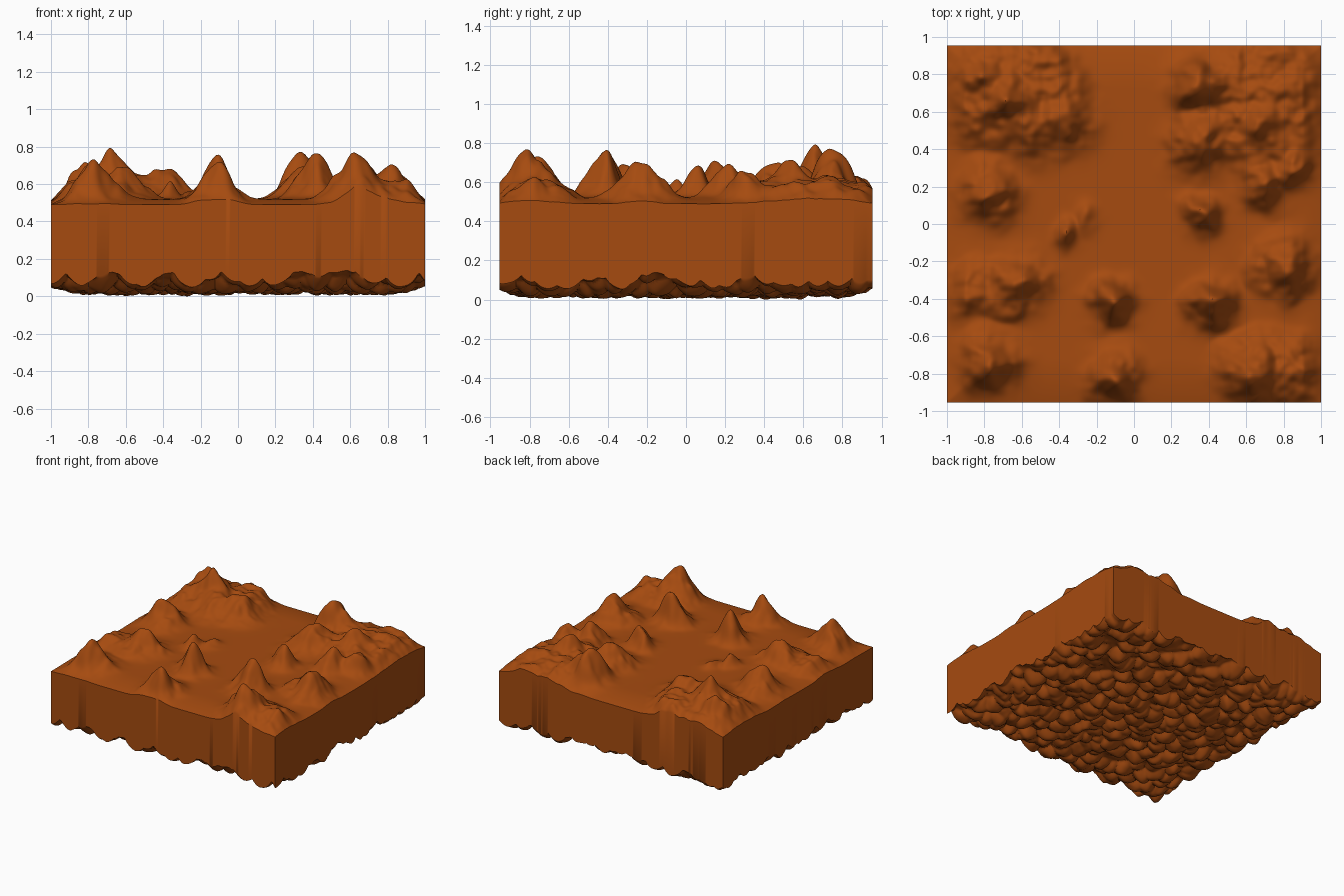
import bpy, bmesh, math
from mathutils import Vector, noise

if "Cube" in bpy.data.objects:
    bpy.data.objects.remove(bpy.data.objects["Cube"])

HX, HY = 1.0, 0.955
NX, NY = 210, 200

# mountain peaks: x, y, height above the plain, radius
PEAKS = [
    (-0.68, 0.67, .25, .12), (-0.83, 0.77, .17, .11), (-0.38, 0.55, .15, .13),
    (0.35, 0.75, .25, .12), (0.35, 0.45, .17, .13), (0.66, 0.52, .17, .11),
    (0.70, 0.23, .17, .10), (0.37, 0.05, .19, .08), (-0.78, 0.16, .17, .12),
    (0.41, -0.42, .23, .10), (0.80, -0.22, .18, .12), (0.64, -0.80, .23, .13),
    (-0.11, -0.41, .23, .09), (-0.11, -0.82, .21, .10), (-0.78, -0.74, .21, .12),
    (-0.61, -0.31, .17, .12), (-0.36, -0.05, .08, .06), (-0.26, 0.05, .04, .06),
    (-0.92, -0.38, .08, .12), (0.88, -0.78, .10, .13), (0.86, 0.30, .13, .09),
    (-0.46, 0.85, .10, .12), (-0.55, 0.50, .12, .12),
]
# broad rough foothills: x, y, height, half-width x, half-width y
FOOTHILLS = [
    (-0.66, 0.70, .09, .42, .30), (0.68, 0.66, .09, .42, .36),
    (0.74, -0.78, .06, .32, .22), (-0.78, -0.35, .05, .25, .16),
    (0.82, -0.24, .06, .22, .16),
]


def top_height(x, y):
    p = Vector((x, y, 0))
    warp = noise.noise_vector(p * 5.5) * 0.045 + noise.noise_vector(p * 13) * 0.012
    wx, wy = x + warp.x, y + warp.y
    total = 0.0
    for px, py, h, r in PEAKS:
        d = ((wx - px) ** 2 + (wy - py) ** 2) / (r * r)
        if d < 9:
            total += (h * math.exp(-d)) ** 2.2
    for px, py, h, rx, ry in FOOTHILLS:
        d = ((wx - px) / rx) ** 2 + ((wy - py) / ry) ** 2
        total += (h * math.exp(-d ** 3)) ** 2.2
    hill = total ** (1 / 2.2)
    rough = min(1.0, hill / 0.09)
    bumps = noise.noise(p * 9 + Vector((3, 7, 1))) * 0.035
    bumps += noise.noise(p * 19 + Vector((8, 2, 5))) * 0.017
    rim = max(abs(x), abs(y) / HY)
    plain = 0.52 - 0.03 * max(0.0, (rim - 0.75) / 0.25) ** 2
    # mountains shrink toward the left and right walls
    fade = min(1.0, 0.35 + (HX - abs(x)) / 0.15)
    return plain + (hill + bumps * rough) * fade


def bottom_height(x, y):
    p = Vector((x, y, 0))
    p += noise.noise_vector(p * 6) * 0.03
    d = noise.voronoi(p * 8.5)[0][0]
    z = 0.012 + 0.075 * min(1.0, d * d * 1.5)
    z += noise.noise(p * 4) * 0.012 + noise.noise(p * 16) * 0.010
    rim = max(abs(x), abs(y) / HY)
    return z + 0.045 * max(0.0, (rim - 0.8) / 0.2) ** 2


bm = bmesh.new()


def surface(height, flip):
    rows = []
    for j in range(NY + 1):
        y = HY * (2 * j / NY - 1)
        row = []
        for i in range(NX + 1):
            x = HX * (2 * i / NX - 1)
            row.append(bm.verts.new((x, y, height(x, y))))
        rows.append(row)
    for j in range(NY):
        for i in range(NX):
            q = [rows[j][i], rows[j][i + 1], rows[j + 1][i + 1], rows[j + 1][i]]
            bm.faces.new(q[::-1] if flip else q)
    # boundary loop, counter-clockwise from the front left corner
    return (rows[0][:-1] + [r[-1] for r in rows[:-1]]
            + rows[-1][:0:-1] + [r[0] for r in rows[:0:-1]])


# landscape on top, lumpy rock underneath
top_rim = surface(top_height, False)
low_rim = surface(bottom_height, True)

# stand the block on z = 0
low = min(v.co.z for v in bm.verts)
for v in bm.verts:
    if v.co.z < 0.3:
        v.co.z -= low

# flat cut side walls
n = len(top_rim)
for k in range(n):
    m = (k + 1) % n
    bm.faces.new((low_rim[k], low_rim[m], top_rim[m], top_rim[k]))

mesh = bpy.data.meshes.new("terrain_block")
bm.to_mesh(mesh)
bm.free()
block = bpy.data.objects.new("terrain_block", mesh)
bpy.context.collection.objects.link(block)

# rusty orange soil
soil = bpy.data.materials.new("rusty_soil")
soil.diffuse_color = (0.38, 0.07, 0.005, 1)
soil.use_nodes = True
soil.node_tree.nodes["Principled BSDF"].inputs["Base Color"].default_value = soil.diffuse_color
mesh.materials.append(soil)

bpy.context.view_layer.objects.active = block
block.select_set(True)
bpy.ops.object.shade_smooth_by_angle(angle=math.radians(40))
